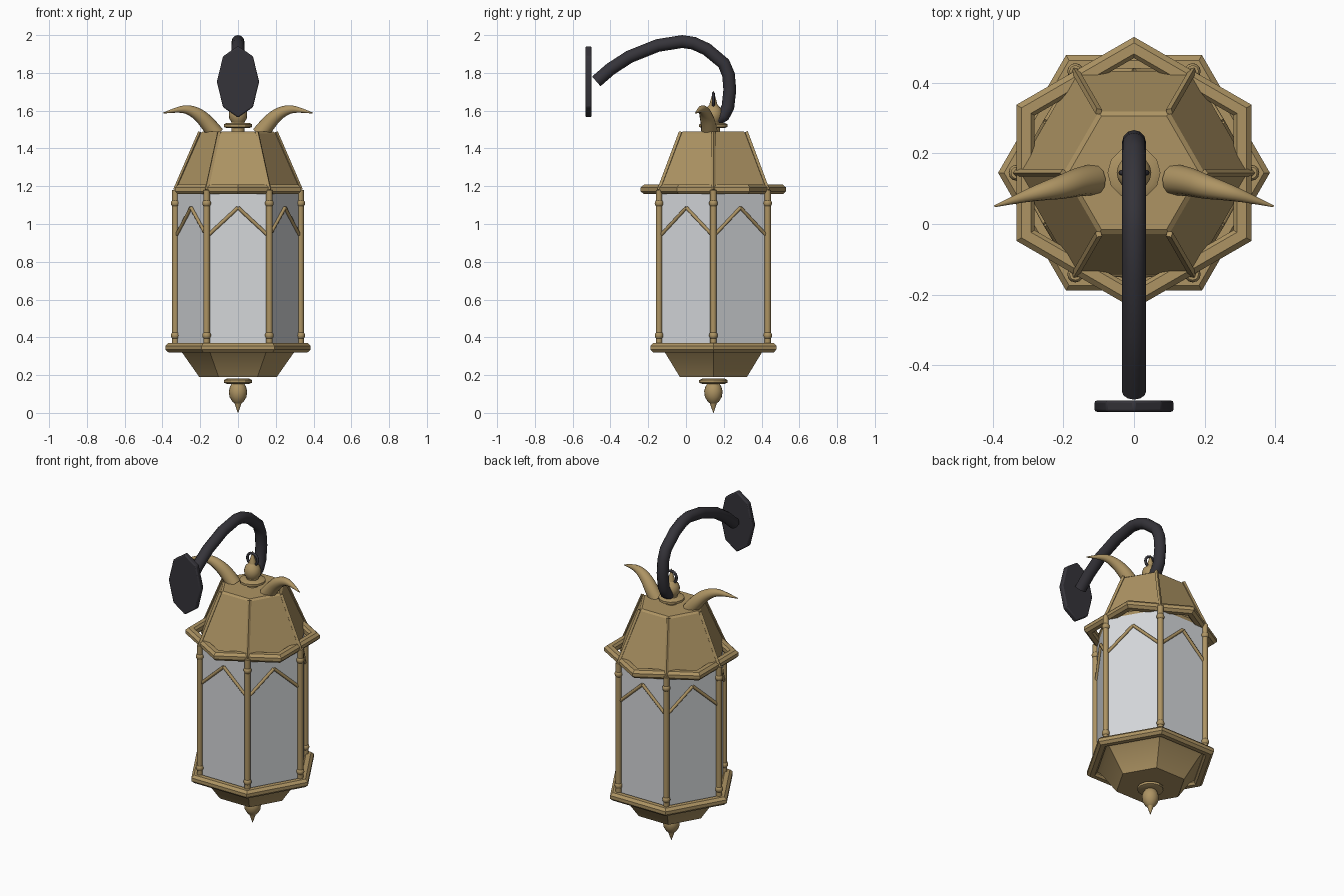
import bpy, bmesh, math
from mathutils import Vector

cube = bpy.data.objects.get("Cube")
if cube:
    bpy.data.objects.remove(cube, do_unlink=True)

CY = 0.145  # lantern axis


def material(name, rgb):
    m = bpy.data.materials.new(name)
    m.use_nodes = True
    m.diffuse_color = (*rgb, 1)
    m.node_tree.nodes["Principled BSDF"].inputs["Base Color"].default_value = (*rgb, 1)
    return m


BRASS = material("aged brass", (0.42, 0.295, 0.125))
IRON = material("dark iron", (0.036, 0.034, 0.042))
GLASS = material("frosted glass", (0.66, 0.68, 0.70))


def finish(obj, mat, angle=30):
    obj.data.materials.clear()
    obj.data.materials.append(mat)
    bpy.ops.object.select_all(action='DESELECT')
    obj.select_set(True)
    bpy.context.view_layer.objects.active = obj
    bpy.ops.object.shade_smooth_by_angle(angle=math.radians(angle))
    return obj


def from_bmesh(name, bm, mat, angle=30):
    bmesh.ops.recalc_face_normals(bm, faces=bm.faces[:])
    mesh = bpy.data.meshes.new(name)
    bm.to_mesh(mesh)
    bm.free()
    obj = bpy.data.objects.new(name, mesh)
    bpy.context.collection.objects.link(obj)
    return finish(obj, mat, angle)


def spot(radius, angle, z):
    return Vector((radius * math.cos(angle), CY + radius * math.sin(angle), z))


def turned(name, profile, mat, sides=6, turn=0.0, ring=False):
    """Revolve (radius, z) points; a ring closes the profile, otherwise ends are capped."""
    bm = bmesh.new()
    loops = [[bm.verts.new(spot(r, turn + math.tau * i / sides, z)) for i in range(sides)]
             for r, z in profile]
    pairs = list(zip(loops, loops[1:]))
    if ring:
        pairs.append((loops[-1], loops[0]))
    else:
        bm.faces.new(loops[0])
        bm.faces.new(loops[-1])
    for a, b in pairs:
        for i in range(sides):
            j = (i + 1) % sides
            bm.faces.new((a[i], a[j], b[j], b[i]))
    return from_bmesh(name, bm, mat)


def rod(name, a, b, radius, mat, sides=12):
    a, b = Vector(a), Vector(b)
    bpy.ops.mesh.primitive_cylinder_add(vertices=sides, radius=radius, depth=(b - a).length,
                                        location=(a + b) / 2)
    obj = bpy.context.object
    obj.name = name
    obj.rotation_euler = (b - a).to_track_quat('Z', 'Y').to_euler()
    return finish(obj, mat, 50)


def tube(name, points, radii, thickness, mat, kind='POLY'):
    curve = bpy.data.curves.new(name, 'CURVE')
    curve.dimensions = '3D'
    curve.bevel_depth = thickness
    curve.bevel_resolution = 4
    curve.use_fill_caps = True
    curve.resolution_u = 5
    spline = curve.splines.new(kind)
    spline.points.add(len(points) - 1)
    for p, co, r in zip(spline.points, points, radii):
        p.co = (*co, 1)
        p.radius = r
    if kind == 'NURBS':
        spline.use_endpoint_u = True
        spline.order_u = 3
    obj = bpy.data.objects.new(name, curve)
    bpy.context.collection.objects.link(obj)
    bpy.ops.object.select_all(action='DESELECT')
    obj.select_set(True)
    bpy.context.view_layer.objects.active = obj
    bpy.ops.object.convert(target='MESH')
    return finish(bpy.context.object, mat, 45)


def hex_ring(name, z, turn):
    profile = [(0.325, z - 0.012), (0.337, z - 0.025), (0.368, z - 0.025), (0.385, z - 0.01),
               (0.385, z + 0.01), (0.368, z + 0.025), (0.337, z + 0.025), (0.325, z + 0.012)]
    return turned(name, profile, BRASS, turn=turn, ring=True)


# Hexagonal body
turned("glass_panes", [(0.325, 0.35), (0.325, 1.175)], GLASS)
turned("base_bowl", [(0.205, 0.19), (0.3, 0.325), (0.33, 0.345), (0.33, 0.36)], BRASS)
turned("roof", [(0.325, 1.165), (0.333, 1.18), (0.2, 1.48), (0.185, 1.49)], BRASS)
hex_ring("lower_rim", 0.345, 0)
hex_ring("upper_rim", 1.183, math.pi / 6)

# Corner posts, beads, roof ribs and pointed tracery on each side
for i in range(6):
    a, b = math.tau * i / 6, math.tau * (i + 1) / 6
    rod(f"corner_post_{i}", spot(0.332, a, 0.35), spot(0.332, a, 1.18), 0.017, BRASS)
    for z in (0.41, 1.11):
        bpy.ops.mesh.primitive_uv_sphere_add(segments=12, ring_count=8, radius=0.023,
                                             location=spot(0.332, a, z))
        bead = bpy.context.object
        bead.name = f"post_bead_{i}"
        finish(bead, BRASS, 60)
    rod(f"roof_rib_{i}", spot(0.333, a, 1.18), spot(0.2, a, 1.487), 0.011, BRASS, 4)
    apex = spot(0.287, (a + b) / 2, 1.087)
    for end in (a, b):
        rod(f"tracery_{i}", apex, spot(0.328, end, 0.935), 0.0095, BRASS, 8)

# Finials above and below
turned("bottom_collar", [(0.06, 0.154), (0.075, 0.16), (0.075, 0.174), (0.06, 0.181)], BRASS, 12)
turned("bottom_finial", [(0.001, 0), (0.01, 0.025), (0.018, 0.05), (0.03, 0.06), (0.045, 0.085),
                         (0.049, 0.115), (0.042, 0.14), (0.03, 0.158)], BRASS, 16)
turned("top_collar", [(0.06, 1.508), (0.075, 1.514), (0.075, 1.528), (0.06, 1.535)], BRASS, 12)
turned("top_finial", [(0.035, 1.488), (0.035, 1.54), (0.047, 1.56), (0.049, 1.585), (0.042, 1.61),
                      (0.022, 1.63), (0.017, 1.65), (0.008, 1.68), (0.001, 1.705)], BRASS, 16)
bpy.ops.mesh.primitive_torus_add(major_radius=0.036, minor_radius=0.008, major_segments=20,
                                 minor_segments=8, location=(0, CY, 1.655),
                                 rotation=(math.pi / 2, 0, 0))
link = bpy.context.object
link.name = "hanging_link"
finish(link, IRON, 60)

# Mirrored horns on the roof
horn = [(0.115, 0.125, 1.475), (0.15, 0.122, 1.52), (0.2, 0.106, 1.575), (0.26, 0.092, 1.607),
        (0.32, 0.075, 1.607), (0.395, 0.05, 1.587)]
for side, s in (("left", 1), ("right", -1)):
    tube(f"{side}_horn", [(s * x, y, z) for x, y, z in horn],
         [1.0, 0.95, 0.8, 0.58, 0.34, 0.06], 0.044, BRASS, 'NURBS')

# Wall arm
arm = [(-0.475, 1.755), (-0.4, 1.82), (-0.3, 1.885), (-0.15, 1.945), (-0.02, 1.966), (0.04, 1.957),
       (0.11, 1.925), (0.2, 1.85), (0.225, 1.79), (0.232, 1.71), (0.222, 1.62), (0.2, 1.575),
       (0.165, 1.555)]
tube("wall_arm", [(0, y, z) for y, z in arm], [1] * len(arm), 0.034, IRON)

# Octagonal wall plate
bpy.ops.mesh.primitive_cylinder_add(vertices=8, radius=1, depth=1)
plate = bpy.context.object
plate.name = "wall_plate"
plate.scale = (0.112, 0.19, 0.032)
plate.rotation_euler = (math.pi / 2, 0, 0)
plate.location = (0, -0.516, 1.753)
bpy.ops.object.transform_apply(location=False, rotation=False, scale=True)
bevel = plate.modifiers.new("soft_edge", 'BEVEL')
bevel.width = 0.007
bevel.segments = 2
finish(plate, IRON)
